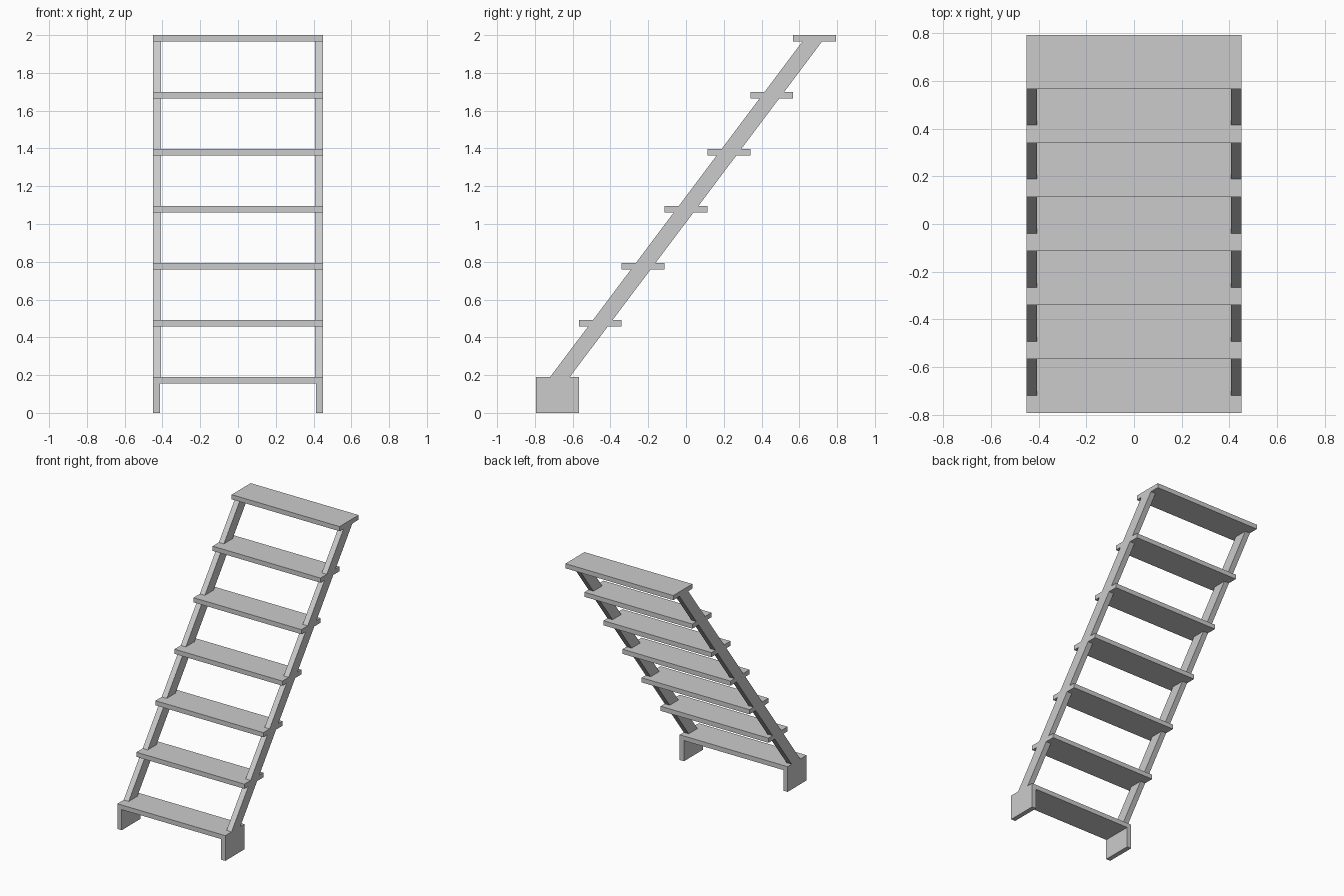
import bpy

if "Cube" in bpy.data.objects:
    bpy.data.objects.remove(bpy.data.objects["Cube"])

HALF_W = 0.45            # half the stair width
N = 7                    # treads
DEPTH = 1.588 / N        # tread depth equals the going
THICK = 0.035
FIRST, LAST = 0.19, 2.0  # top heights of first and last tread
RISE = (LAST - FIRST) / (N - 1)
Y0 = -DEPTH * (N - 1) / 2


def extrude_x(name, profile, x0, x1):
    """Solid from a (y, z) profile, counter-clockwise seen from +x."""
    n = len(profile)
    verts = [(x, y, z) for x in (x0, x1) for y, z in profile]
    faces = [tuple(reversed(range(n))), tuple(range(n, 2 * n))]
    faces += [(i, (i + 1) % n, n + (i + 1) % n, n + i) for i in range(n)]
    mesh = bpy.data.meshes.new(name)
    mesh.from_pydata(verts, [], faces)
    obj = bpy.data.objects.new(name, mesh)
    bpy.context.collection.objects.link(obj)
    return obj


def rect(y, z0, z1):
    a, b = y - DEPTH / 2, y + DEPTH / 2
    return [(a, z0), (b, z0), (b, z1), (a, z1)]


# Treads
for i in range(N):
    top = FIRST + i * RISE
    extrude_x(f"tread_{i + 1}", rect(Y0 + i * DEPTH, top - THICK, top), -HALF_W, HALF_W)

# Sloping stringers, running between the middles of the end treads
h = 0.052
zb, zt = FIRST - THICK / 2, LAST - THICK / 2
stringer = [(Y0 - h, zb), (Y0 + h, zb), (-Y0 + h, zt), (-Y0 - h, zt)]
for side, s in (("left", -1), ("right", 1)):
    x0, x1 = sorted((s * 0.408, s * HALF_W))
    extrude_x(f"{side}_stringer", stringer, x0, x1)
    # Foot plates under the first tread
    x0, x1 = sorted((s * 0.414, s * HALF_W))
    extrude_x(f"{side}_foot", rect(Y0, 0, FIRST - THICK), x0, x1)
